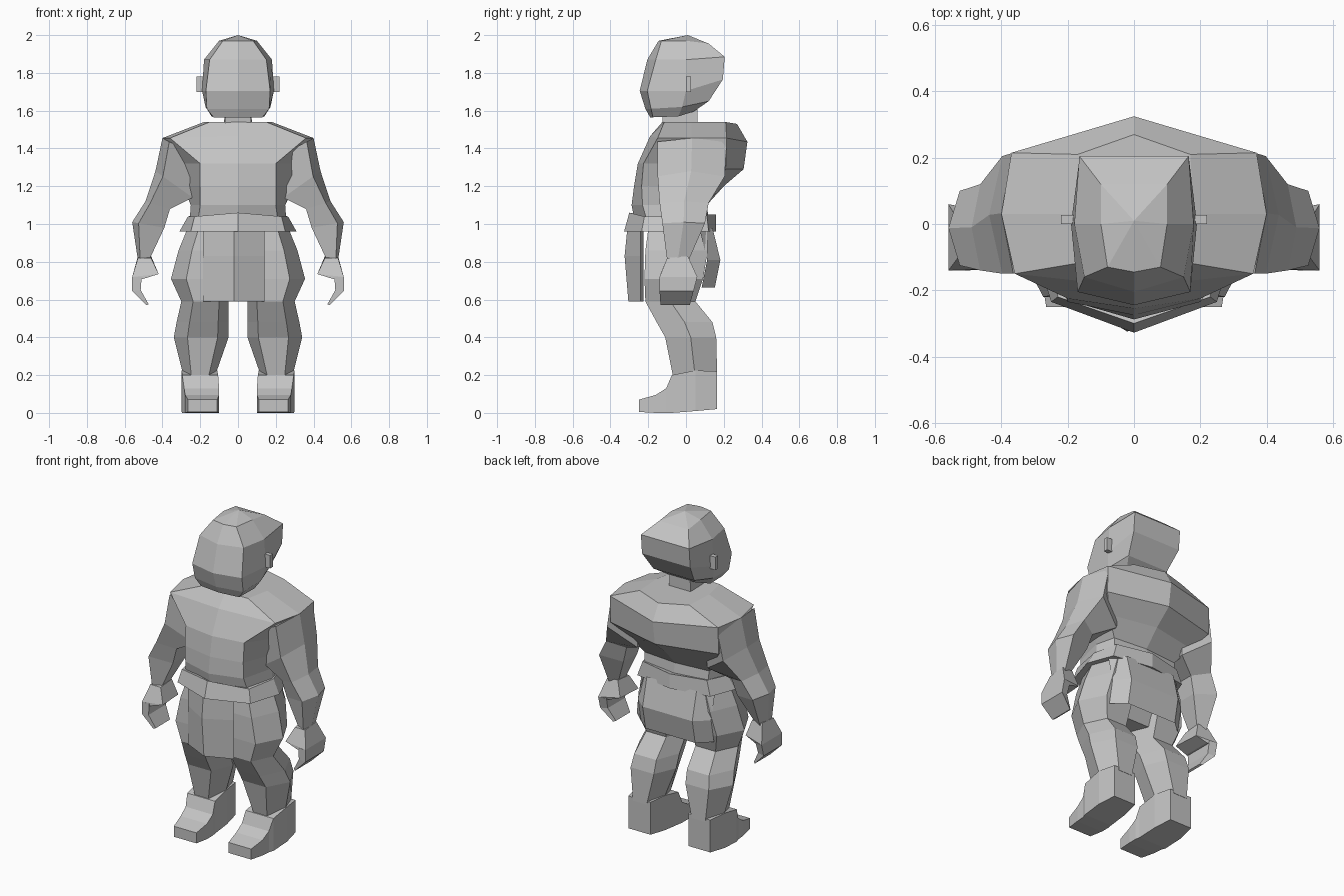
import bpy, bmesh

grey = bpy.data.materials.new("plain grey")
grey.diffuse_color = (0.55, 0.55, 0.55, 1)


def loft(name, rings, caps=True, closed=True, mirror=False):
    """Skin a list of equal-length 3D rings; optional caps and x mirror."""
    bm = bmesh.new()
    rows = [[bm.verts.new(p) for p in r] for r in rings]
    n = len(rows[0])
    for a, b in zip(rows, rows[1:]):
        for i in range(n if closed else n - 1):
            j = (i + 1) % n
            bm.faces.new((a[i], a[j], b[j], b[i]))
    if caps:
        bm.faces.new(rows[0][::-1])
        bm.faces.new(rows[-1])
    bmesh.ops.remove_doubles(bm, verts=bm.verts, dist=0.0005)
    if mirror:
        geo = bmesh.ops.duplicate(bm, geom=bm.verts[:] + bm.edges[:] + bm.faces[:])["geom"]
        for v in geo:
            if isinstance(v, bmesh.types.BMVert):
                v.co.x = -v.co.x
        bmesh.ops.reverse_faces(bm, faces=[f for f in geo if isinstance(f, bmesh.types.BMFace)])
    bmesh.ops.recalc_face_normals(bm, faces=bm.faces)
    me = bpy.data.meshes.new(name)
    bm.to_mesh(me)
    bm.free()
    me.materials.append(grey)
    ob = bpy.data.objects.new(name, me)
    bpy.context.collection.objects.link(ob)
    return ob


def sym(z, *half):
    """Full ring from the right half, listed front to back; third value shifts z."""
    pts = [(p[0], p[1], z + (p[2] if len(p) > 2 else 0)) for p in half]
    return pts + [(-x, y, h) for x, y, h in reversed(pts) if x > 0]


def hexring(z, x0, x1, yf, yb):
    w, m = x1 - x0, (yf + yb) / 2
    return [(x0, m, z), (x0 + .2 * w, yf, z), (x1 - .25 * w, yf, z),
            (x1, m, z), (x1 - .25 * w, yb, z), (x0 + .2 * w, yb, z)]


def armring(xo, zo, xi, zi, yf, yb):
    """Tilted five-sided arm section between an outer and an inner point."""
    m, h = (yf + yb) / 2, (yb - yf) / 2
    xa, za = xo * .8 + xi * .2, zo * .8 + zi * .2
    return [(xo, m, zo), (xa, yf, za), (xi, m - h * .6, zi),
            (xi, m + h * .6, zi), (xa, yb, za)]


def box_y(y, x0, x1, z0, z1):
    return [(x0, y, z0), (x1, y, z0), (x1, y, z1), (x0, y, z1)]


# Head, ears and neck
loft("head", [
    sym(1.565, (0, -.19), (.13, -.175), (.14, -.04, .005), (.09, .04, .03)),
    sym(1.61, (0, -.215), (.165, -.185), (.172, -.02, .01), (.14, .12, .04)),
    sym(1.705, (0, -.245), (.17, -.205), (.19, 0), (.165, .195, .06)),
    sym(1.87, (0, -.205), (.15, -.16), (.18, 0), (.165, .205, .015)),
    sym(1.97, (0, -.145), (.08, -.13), (.10, 0), (.10, .12, -.015)),
    sym(2.0, *[(0.0001, .01)] * 4)[:7]], caps=False)
loft("ears", [box_y(0, .17, .22, 1.70, 1.78), box_y(.027, .17, .22, 1.70, 1.78)], mirror=True)
loft("neck", [sym(1.5, (.07, -.12), (.075, .06)), sym(1.62, (.065, -.13), (.07, .06))])

# Torso with hunched back
loft("torso", [
    sym(.96, (0, -.26), (.22, -.19), (.26, -.02), (.22, .10), (0, .13)),
    sym(1.10, (0, -.288), (.20, -.23), (.25, -.03), (.22, .09), (0, .11)),
    sym(1.20, (0, -.275), (.20, -.235), (.29, 0), (.30, .14), (0, .20)),
    sym(1.32, (0, -.255), (.20, -.225), (.37, .02), (.37, .21, -.03), (0, .305, -.03)),
    sym(1.455, (0, -.19, .01), (.36, -.15), (.40, .03), (.37, .215), (0, .325, -.02)),
    sym(1.54, (0, -.125), (.15, -.115), (.18, .03), (.17, .21), (0, .27, -.01))])

# Arms and curled hands
loft("arms", [
    armring(.40, 1.455, .22, 1.36, -.15, .215),
    armring(.437, 1.28, .24, 1.14, -.15, .205),
    armring(.49, 1.12, .36, 1.08, -.14, .12),
    armring(.56, 1.01, .39, .98, -.125, .10),
    armring(.53, .81, .47, .81, -.10, .015)], mirror=True)
loft("palms", [
    [(.46, -.10, .82), (.53, -.10, .82), (.53, .01, .83), (.46, .01, .83)],
    [(.42, -.135, .735), (.56, -.14, .72), (.56, .06, .72), (.43, .03, .735)],
    [(.50, -.14, .71), (.56, -.14, .70), (.56, .055, .70), (.50, .04, .71)]], mirror=True)
loft("fingers", [
    [(.51, -.14, .72), (.56, -.14, .72), (.56, .06, .72), (.51, .05, .72)],
    [(.515, -.14, .65), (.56, -.14, .645), (.56, .04, .645), (.515, .03, .65)],
    [(.473, -.13, .575), (.485, -.135, .57), (.485, .02, .57), (.473, .01, .575)]], mirror=True)

# Flared belt
loft("belt", [
    sym(1.04, (0, -.26), (.20, -.19), (.24, -.03), (.20, .08), (0, .12)),
    sym(1.05, (0, -.30, .01), (.23, -.22, -.01), (.265, -.03, -.01), (.22, .11), (0, .16)),
    sym(.96, (0, -.328), (.25, -.235), (.31, -.04), (.25, .12), (0, .16)),
    sym(.965, (0, -.26), (.20, -.19), (.24, -.03), (.20, .08), (0, .12))], caps=False)

# Loincloth sheets, front and back
loft("front_cloth", [[(-.185, -.225, z), (-.02, y, z), (.14, -.24, z)]
                     for z, y in ((.98, -.31), (.83, -.325), (.59, -.305))],
     caps=False, closed=False)
loft("back_cloth", [[(-.25, y - .07, z), (-.17, y, z), (.17, y, z), (.25, y - .07, z)]
                    for z, y in ((.98, .14), (.81, .182), (.665, .153))],
     caps=False, closed=False)

# Hips and legs
loft("hips", [
    sym(.66, (.05, -.12), (.08, .03)),
    sym(.78, (.16, -.19), (.20, .08)),
    sym(.98, (.20, -.19), (.22, .10))])
loft("legs", [
    hexring(.97, .03, .27, -.20, .11),
    hexring(.86, .03, .315, -.215, .115),
    hexring(.71, .03, .355, -.22, .09),
    hexring(.59, .05, .30, -.215, .05),
    hexring(.48, .05, .325, -.155, .14),
    hexring(.40, .05, .34, -.11, .16),
    hexring(.20, .12, .29, -.07, .165)], mirror=True)

# Feet
loft("feet", [
    box_y(.163, .13, .28, .02, .22),
    box_y(.05, .11, .30, .01, .225),
    box_y(-.075, .105, .295, 0, .20),
    box_y(-.105, .10, .285, 0, .13),
    box_y(-.16, .10, .28, 0, .095),
    box_y(-.25, .11, .265, .005, .07)], mirror=True)
